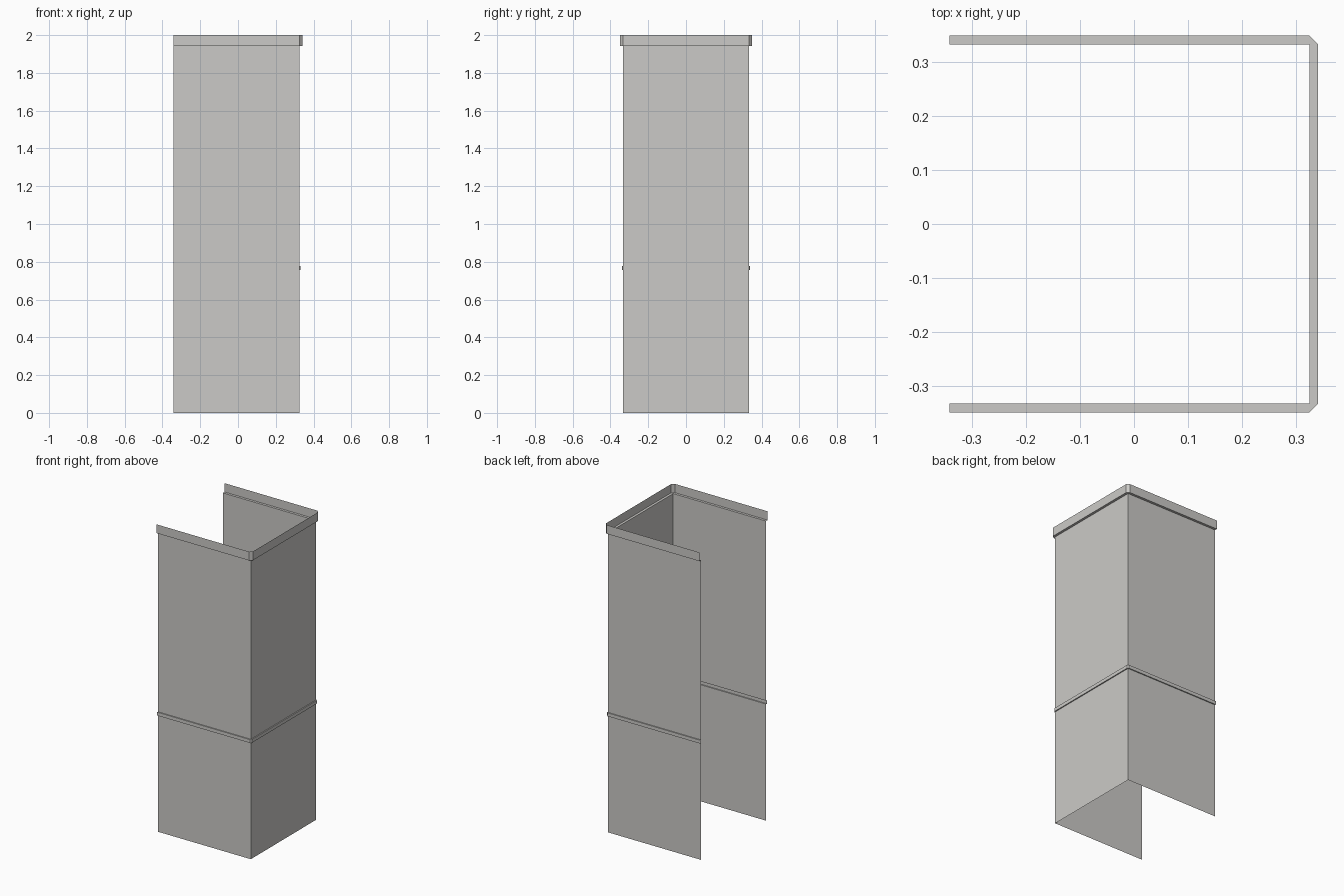
import bpy, bmesh

if "Cube" in bpy.data.objects:
    bpy.data.objects.remove(bpy.data.objects["Cube"])

# One warm grey for the whole shell
grey = bpy.data.materials.new("warm grey")
grey.diffuse_color = (0.60, 0.592, 0.57, 1)
grey.use_nodes = True
grey.node_tree.nodes["Principled BSDF"].inputs["Base Color"].default_value = grey.diffuse_color

OPEN_X = -0.342   # open side of the U
WALL_X = 0.325    # closed side wall
WALL_Y = 0.333    # front and back walls


def outline(o):
    """U-shaped plan, pushed out by o with chamfered corners."""
    return [(OPEN_X, -WALL_Y - o), (WALL_X, -WALL_Y - o), (WALL_X + o, -WALL_Y),
            (WALL_X + o, WALL_Y), (WALL_X, WALL_Y + o), (OPEN_X, WALL_Y + o)]


def sweep(name, profile):
    """Sheet swept round the U from (offset, z) profile points."""
    bm = bmesh.new()
    rows = [[bm.verts.new((x, y, z)) for x, y in outline(o)] for o, z in profile]
    for low, high in zip(rows, rows[1:]):
        for i in range(len(low) - 1):
            bm.faces.new((low[i], low[i + 1], high[i + 1], high[i]))
    # sharp wall corners collapse the chamfer columns
    bmesh.ops.remove_doubles(bm, verts=bm.verts[:], dist=0.0005)
    mesh = bpy.data.meshes.new(name)
    bm.to_mesh(mesh)
    bm.free()
    mesh.materials.append(grey)
    ob = bpy.data.objects.new(name, mesh)
    bpy.context.collection.objects.link(ob)


# Walls below and above the trim
sweep("lower_walls", [(0, 0), (0, 0.756)])
sweep("upper_walls", [(0, 0.778), (0, 1.943)])
# Narrow raised trim around the walls
sweep("trim_band", [(0, 0.756), (0.007, 0.756), (0.007, 0.778), (0, 0.778)])
# Stepped-out rim, open at the top
sweep("top_rim", [(0, 1.943), (0.016, 1.943), (0.016, 2.0)])
